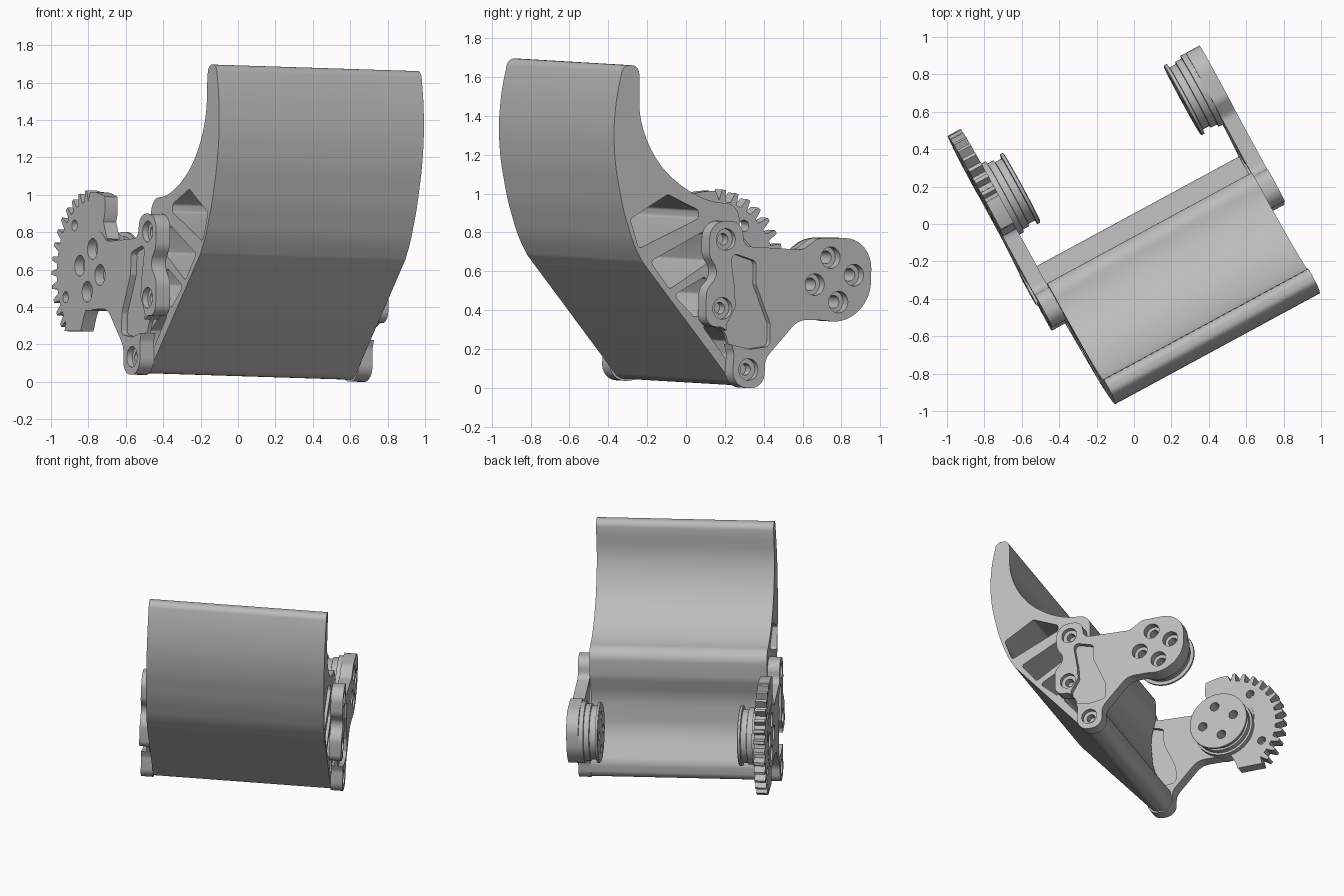
import bpy, bmesh
from math import cos, sin, radians, tan, pi
from mathutils import Matrix, Vector

cube = bpy.data.objects.get("Cube")
if cube:
    bpy.data.objects.remove(cube, do_unlink=True)

grey = bpy.data.materials.new("plain_grey")
grey.use_nodes = True
COLOUR = (0.5, 0.5, 0.5, 1)
grey.diffuse_color = COLOUR
grey.node_tree.nodes["Principled BSDF"].inputs["Base Color"].default_value = COLOUR

# Local frame: x runs backward, y up, z along the width of the scoop
wide = Vector((0.879, 0.476, -0.028)).normalized()
back = Vector((-wide.y, wide.x, 0)).normalized()
up = wide.cross(back)
FRAME = Matrix((back, up, wide)).transposed().to_4x4()
MID = 0.0375                      # mirror plane between the two arms
HUB = Vector((0.457, 0.577))


def rounded(points, steps=8):
    """Closed outline from (x, y, radius) corners, each replaced by an arc."""
    out = []
    n = len(points)
    for i, (x, y, r) in enumerate(points):
        v = Vector((x, y))
        d0 = Vector(points[i - 1][:2]) - v
        d1 = Vector(points[(i + 1) % n][:2]) - v
        half = d0.angle(d1) / 2
        t = min(r / tan(half), 0.499 * d0.length, 0.499 * d1.length)
        if t < 1e-4 or half > 1.565:
            out.append(v)
            continue
        p0, p1, w = v + d0.normalized() * t, v + d1.normalized() * t, sin(half)
        for k in range(steps + 1):
            s = k / steps
            a, b, c = (1 - s) ** 2, 2 * w * s * (1 - s), s * s
            out.append((a * p0 + b * v + c * p1) / (a + b + c))
    return out


def arc(centre, r, start, end, steps):
    return [centre + r * Vector((cos(t), sin(t))) for t in
            (radians(start + (end - start) * k / steps) for k in range(steps + 1))]


def circle(centre, r, n=32):
    return arc(Vector(centre), r, 0, 360, n)[:-1]


def add_object(name, bm):
    bmesh.ops.recalc_face_normals(bm, faces=bm.faces)
    mesh = bpy.data.meshes.new(name)
    bm.to_mesh(mesh)
    bm.free()
    mesh.materials.append(grey)
    ob = bpy.data.objects.new(name, mesh)
    ob.matrix_world = FRAME
    bpy.context.collection.objects.link(ob)
    return ob


def prism(name, outline, z0, z1):
    bm = bmesh.new()
    face = bm.faces.new([bm.verts.new((p[0], p[1], z0)) for p in outline])
    ext = bmesh.ops.extrude_face_region(bm, geom=[face])
    verts = [g for g in ext["geom"] if isinstance(g, bmesh.types.BMVert)]
    bmesh.ops.translate(bm, verts=verts, vec=(0, 0, z1 - z0))
    return add_object(name, bm)


def turned(name, centre, profile, n=64):
    """Solid of revolution about the width axis from (radius, z) steps."""
    bm = bmesh.new()
    rings = [[bm.verts.new((p.x, p.y, z)) for p in circle(centre, r, n)] for r, z in profile]
    for a, b in zip(rings, rings[1:]):
        for i in range(n):
            bm.faces.new((a[i], a[(i + 1) % n], b[(i + 1) % n], b[i]))
    bm.faces.new(rings[0])
    bm.faces.new(rings[-1])
    return add_object(name, bm)


def cut(ob, cutters):
    for c in cutters:
        m = ob.modifiers.new("cut", "BOOLEAN")
        m.operation, m.solver, m.object = "DIFFERENCE", "EXACT", c
    bpy.context.view_layer.update()
    deps = bpy.context.evaluated_depsgraph_get()
    mesh = bpy.data.meshes.new_from_object(ob.evaluated_get(deps))
    ob.modifiers.clear()
    ob.data = mesh


def discard(obs):
    for ob in obs:
        bpy.data.objects.remove(ob, do_unlink=True)


def smooth(ob, angle=28):
    ob.data.polygons.foreach_set("use_smooth", [True] * len(ob.data.polygons))
    ob.data.set_sharp_from_angle(angle=radians(angle))


# Curved scoop, extruded across the width
scoop_outline = rounded([
    (-.076, .03, .085), (.05, .03, .085), (.05, .16, .1), (-.08, .35, .3),
    (-.1, .6, .4), (-.058, .76, .2), (-.058, .965, .1), (-.22, .975, .4),
    (-.36, 1.03, 1), (-.51, 1.14, 1), (-.605, 1.28, 1), (-.655, 1.43, 1),
    (-.652, 1.6, .5), (-.66, 1.68, .045), (-.75, 1.68, .045), (-.786, 1.52, 1),
    (-.803, 1.337, 1), (-.787, 1.155, 1), (-.742, .948, 1), (-.68, .767, 1),
    (-.625, .67, .1)])
scoop = prism("scoop", scoop_outline, -.585, .66)

# Lightening windows between the ribs
windows = [
    [(-.48, 1.015), (-.30, .935), (-.298, .89), (-.644, .735), (-.697, .888)],
    [(-.575, .67), (-.265, .826), (-.225, .67), (-.462, .526)],
    [(-.435, .495), (-.25, .595), (-.22, .5), (-.305, .375)],
    [(-.285, .36), (-.19, .34), (-.09, .26), (-.08, .18), (-.125, .165)]]
tools = [prism("window_cutter", rounded([(x, y, .018) for x, y in w], 5), -.8, .9)
         for w in windows]
cut(scoop, tools)
discard(tools)
smooth(scoop)

# Arm outline: three screw lobes on the scoop and a round hub end
arm_outline = rounded([
    (-.277, .88, .094), (-.277, .70, .09), (-.215, .61, .07), (-.292, .525, .09),
    (-.292, .335, .09), (-.17, .335, .07), (-.125, .2, .08), (-.135, .02, .094),
    (.055, .02, .094), (.057, .17, .1), (.25, .372, .12), (.672, .362, .214),
    (.672, .792, .214), (.36, .792, .08), (.27, .732, .07), (-.075, .75, .05),
    (-.087, .88, .094)])
pocket_outline = rounded([
    (x, y, .03) for x, y in [
        (-.155, .72), (-.002, .673), (-.002, .555), (.085, .35), (.085, .235),
        (-.032, .22), (-.17, .25), (-.173, .345), (-.12, .435), (-.125, .53)]], 5)
SCREWS = [(-.182, .785), (-.197, .43), (-.04, .115)]
HUB_SCREWS = [HUB + Vector((.117 * cos(t), .117 * sin(t)))
              for t in (radians(12 + 90 * k) for k in range(4))]

for side, label in ((1, "left"), (-1, "right")):
    def z(a):
        return MID + side * a

    OUT = .7075
    arm = prism(label + "_arm", arm_outline, z(.6225), z(OUT))
    hub = turned(label + "_hub", HUB, [
        (.205, z(.4875)), (.212, z(.492)), (.212, z(.508)), (.188, z(.511)),
        (.188, z(.55)), (.2, z(.553)), (.2, z(.59)), (.215, z(.592)), (.215, z(OUT))])
    # Stepped screw holes and the recessed web
    hub_tools, arm_tools = [], []
    for p in HUB_SCREWS:
        hub_tools.append(prism("hole_cutter", circle(p, .033, 24), z(.4), z(.8)))
        hub_tools.append(prism("bore_cutter", circle(p, .056, 28), z(.655), z(.8)))
    for p in SCREWS:
        arm_tools.append(prism("hole_cutter", circle(p, .03, 24), z(.5), z(.8)))
        arm_tools.append(prism("bore_cutter", circle(p, .056, 28), z(.675), z(.8)))
    arm_tools.append(prism("pocket_cutter", pocket_outline, z(.672), z(.8)))
    arm_tools.append(prism("pocket_cutter", pocket_outline, z(.5), z(.65)))
    cut(hub, hub_tools)
    cut(arm, hub_tools + arm_tools)
    discard(hub_tools + arm_tools)
    smooth(hub)
    smooth(arm)

# Toothed sector around the right hub
PITCH, ROOT, TIP = 10.3, .375, .432
sector = [HUB + Vector((.09, -.325)), HUB + Vector((.27, -.325))]
for k in range(13):
    mid = -43 + k * PITCH
    for off, r in ((-.3, ROOT), (-.13, TIP), (.13, TIP), (.3, ROOT)):
        sector += arc(HUB, r, mid + off * PITCH, 0, 1)[:1]
sector += arc(HUB, .42, 87, 110, 8)
sector += [HUB + Vector(p) for p in ((-.15, .31), (-.135, .26), (-.16, .21), (-.18, .17))]
sector += arc(HUB, .2, 140, -82, 40)
sector += [HUB + Vector((.06, -.25))]
gear = prism("gear_sector", sector, -.668, -.59)
tools = [prism("hole_cutter", circle(HUB + Vector((.305 * cos(t), .305 * sin(t))), .03, 24), -.8, -.5)
         for t in (radians(52), radians(-28))]
cut(gear, tools)
discard(tools)
smooth(gear)
